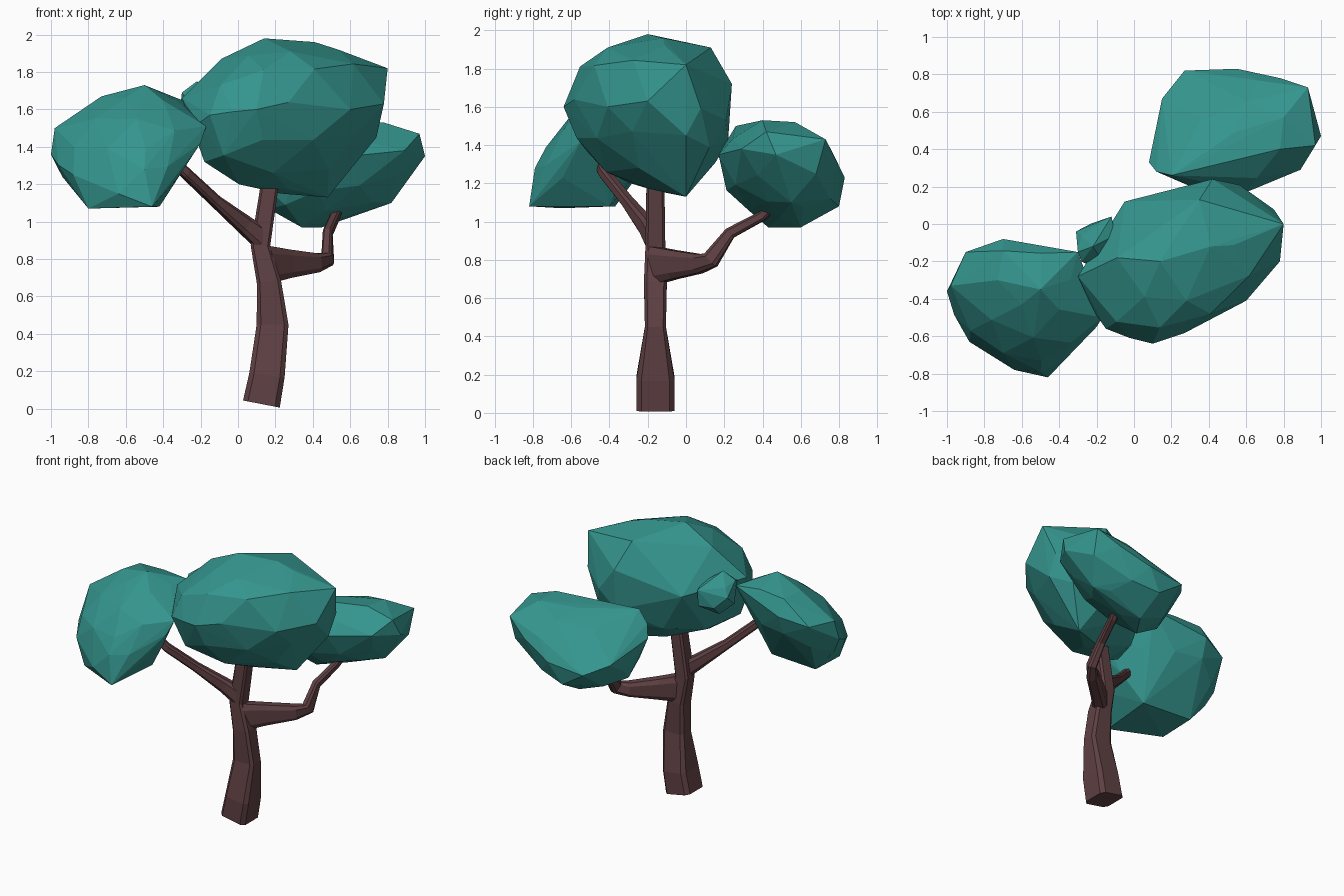
import bpy, bmesh, math
from mathutils import Vector, Matrix


def material(name, color):
    m = bpy.data.materials.new(name)
    m.diffuse_color = color
    return m


bark = material("bark", (0.115, 0.052, 0.056, 1))
leaf = material("leaf", (0.035, 0.30, 0.27, 1))


def finish(name, bm, mat):
    bmesh.ops.recalc_face_normals(bm, faces=bm.faces)
    me = bpy.data.meshes.new(name)
    bm.to_mesh(me)
    bm.free()
    me.materials.append(mat)
    ob = bpy.data.objects.new(name, me)
    bpy.context.collection.objects.link(ob)
    return ob


def limb(name, path, ref, power, sides=8):
    """Faceted tube, squarer for low power; path entries are (x, y, z, radius along ref, across)."""
    bm = bmesh.new()
    pts = [Vector(p[:3]) for p in path]
    rings = []
    for i, p in enumerate(path):
        t = (pts[min(i + 1, len(pts) - 1)] - pts[max(i - 1, 0)]).normalized()
        u = (Vector(ref) - t * t.dot(Vector(ref))).normalized()
        v = t.cross(u)
        ring = []
        for k in range(sides):
            a = 2 * math.pi * (k + 0.5) / sides
            c, s = math.cos(a) / 0.924, math.sin(a) / 0.924
            c, s = (math.copysign(abs(w) ** power, w) for w in (c, s))
            ring.append(bm.verts.new(pts[i] + u * p[3] * c + v * p[4] * s))
        rings.append(ring)
    for r, s in zip(rings, rings[1:]):
        for k in range(sides):
            j = (k + 1) % sides
            bm.faces.new((r[k], r[j], s[j], s[k]))
    bm.faces.new(rings[0])
    bm.faces.new(rings[-1])
    return finish(name, bm, bark)


def clump(name, center, half, corr, corners, subdiv=2, fill=0.95, gap=0.11):
    """Leaf mass: leaning faceted ellipsoid wrapped together with its corner points."""
    hx, hy, hz = half
    xy, xz, yz = corr
    # Shear the unit sphere so the ellipsoid has the given extents and lean
    d = math.sqrt(1 - xy * xy)
    e = (yz - xy * xz) / d
    f = math.sqrt(1 - xz * xz - e * e)
    shape = Matrix(((hx, 0, 0), (hy * xy, hy * d, 0), (hz * xz, hz * e, hz * f)))
    bm = bmesh.new()
    bmesh.ops.create_icosphere(bm, subdivisions=subdiv, radius=fill)
    cloud = [shape @ v.co + Vector(center) for v in bm.verts]
    bm.clear()
    corners = [Vector(c) for c in corners]
    # Drop sphere points crowding a corner, to keep the facets broad
    cloud = [p for p in cloud if all((p - c).length > gap for c in corners)]
    for c in cloud + corners:
        bm.verts.new(c)
    bmesh.ops.convex_hull(bm, input=bm.verts[:])
    bmesh.ops.delete(bm, geom=[v for v in bm.verts if not v.link_faces], context='VERTS')
    return finish(name, bm, leaf)


# Trunk and branches
limb("trunk", [(0.125, -0.16, 0.025, 0.10, 0.10), (0.155, -0.16, 0.18, 0.095, 0.10),
               (0.185, -0.16, 0.45, 0.085, 0.055), (0.165, -0.16, 0.68, 0.065, 0.06),
               (0.12, -0.16, 0.87, 0.052, 0.052), (0.17, -0.16, 1.2, 0.048, 0.047),
               (0.2, -0.16, 1.4, 0.045, 0.045)], (1, 0, 0), 0.35)
limb("left_branch", [(0.13, -0.17, 0.91, 0.06, 0.04), (0.04, -0.21, 0.98, 0.048, 0.036),
                     (-0.12, -0.31, 1.11, 0.03, 0.03), (-0.28, -0.43, 1.26, 0.028, 0.028),
                     (-0.36, -0.46, 1.34, 0.025, 0.025)], (0, 0, 1), 0.6)
limb("right_branch", [(0.15, -0.17, 0.77, 0.10, 0.05), (0.27, -0.06, 0.775, 0.075, 0.045),
                      (0.42, 0.07, 0.78, 0.05, 0.04), (0.48, 0.13, 0.80, 0.045, 0.03),
                      (0.48, 0.23, 0.94, 0.03, 0.025), (0.52, 0.4, 1.03, 0.025, 0.025),
                      (0.54, 0.46, 1.09, 0.025, 0.025)], (0, 0, 1), 0.6)

# Leaf masses
clump("main_foliage", (0.27, -0.2, 1.56), (0.53, 0.44, 0.42), (0.4, 0.15, -0.12), [
    (0.14, -0.2, 1.98), (0.41, -0.12, 1.96), (-0.09, -0.18, 1.87), (0.8, 0.0, 1.82),
    (0.35, 0.13, 1.91), (0.28, -0.41, 1.91), (0.42, 0.24, 1.72), (0.42, 0.22, 1.42),
    (-0.05, 0.12, 1.6), (0.78, -0.2, 1.63), (0.74, 0.0, 1.45), (0.48, 0.0, 1.13),
    (0.23, -0.1, 1.15), (-0.18, -0.38, 1.32), (0.1, -0.64, 1.6), (0.6, -0.41, 1.6),
    (-0.15, -0.56, 1.57), (-0.3, -0.28, 1.66)])
clump("left_foliage", (-0.6, -0.43, 1.4), (0.40, 0.36, 0.33), (-0.15, 0.15, 0.5), [
    (-1.0, -0.36, 1.36), (-0.98, -0.33, 1.5), (-0.9, -0.15, 1.5), (-0.7, -0.08, 1.55),
    (-0.5, -0.35, 1.73), (-0.3, -0.15, 1.65), (-0.17, -0.5, 1.51), (-0.2, -0.55, 1.42),
    (-0.46, -0.82, 1.08), (-0.64, -0.78, 1.15), (-0.8, -0.65, 1.07), (-0.42, -0.4, 1.08),
    (-0.8, -0.37, 1.08), (-0.73, -0.3, 1.67), (-0.88, -0.63, 1.25), (-0.5, -0.79, 1.28)])
clump("back_foliage", (0.54, 0.49, 1.26), (0.44, 0.33, 0.28), (0.2, 0.35, -0.1), [
    (1.0, 0.47, 1.35), (0.97, 0.42, 1.47), (0.78, 0.4, 1.53), (0.2, 0.26, 1.5),
    (0.12, 0.28, 1.42), (0.08, 0.33, 1.34), (0.6, 0.17, 1.35), (0.89, 0.29, 1.38),
    (0.93, 0.73, 1.43), (0.92, 0.68, 1.25), (0.78, 0.78, 1.33), (0.55, 0.83, 1.23),
    (0.27, 0.82, 1.2), (0.45, 0.8, 1.08), (0.15, 0.67, 1.25), (0.34, 0.43, 0.97),
    (0.45, 0.6, 0.97), (0.82, 0.55, 1.1), (0.8, 0.57, 1.52)])
clump("small_foliage", (-0.2, -0.1, 1.59), (0.11, 0.14, 0.16), (0.3, 0.0, 0.0), [
    (-0.31, -0.04, 1.6), (-0.12, 0.04, 1.64), (-0.22, -0.12, 1.75),
    (-0.3, -0.15, 1.69), (-0.12, 0.03, 1.52)],
    subdiv=1, fill=1.0, gap=0.06)
